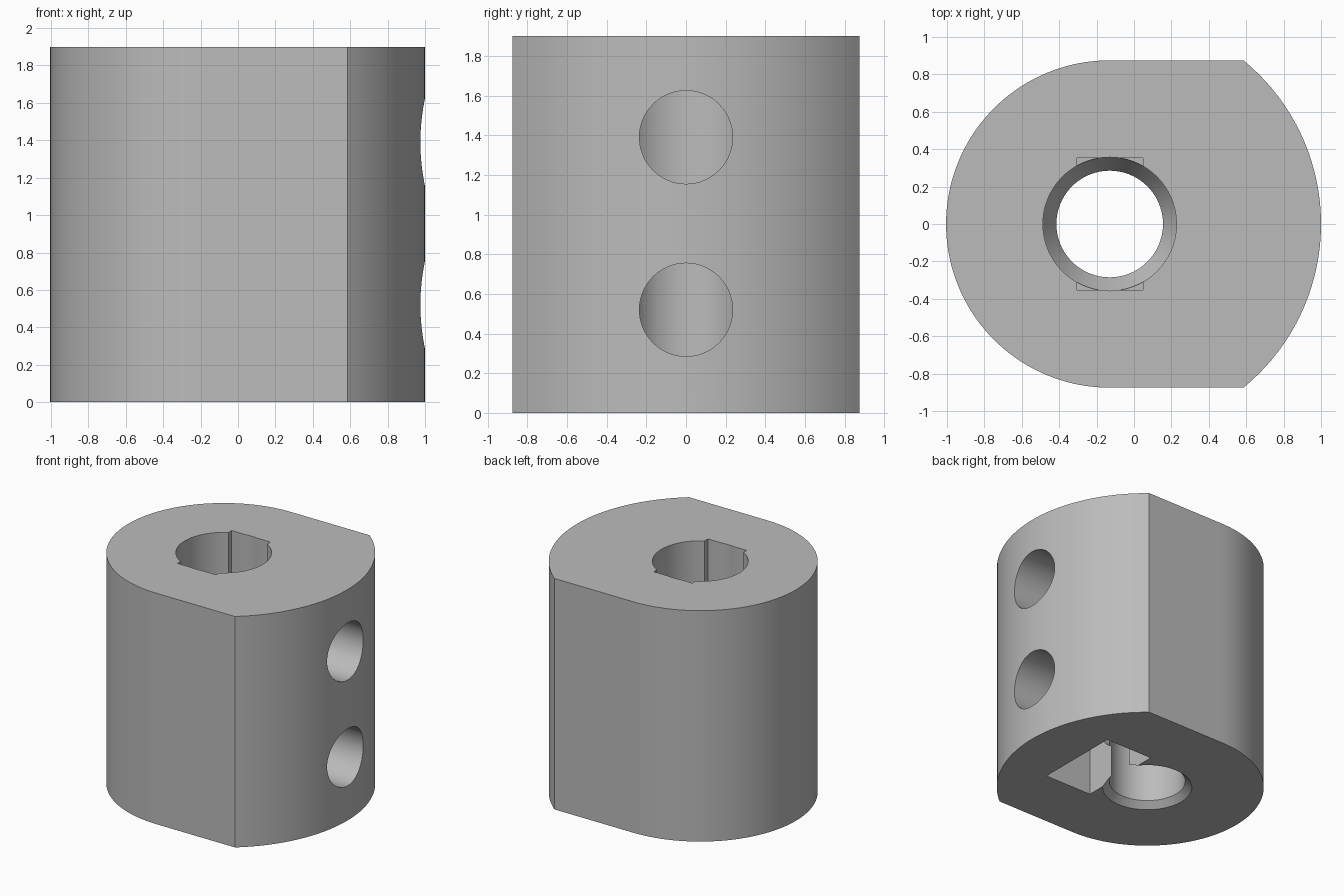
import bpy, bmesh
from math import sin, cos, pi, asin, sqrt
from mathutils import Matrix

if "Cube" in bpy.data.objects:
    bpy.data.objects.remove(bpy.data.objects["Cube"], do_unlink=True)

AXIS = -0.13          # bore centre in x
HEIGHT = 1.9
FLAT = 0.875          # half width between the flats
OUTER = 1.13          # radius of the right arc

grey = bpy.data.materials.new("plain grey")
grey.use_nodes = True
colour = (0.5, 0.5, 0.5, 1)
grey.diffuse_color = colour
grey.node_tree.nodes["Principled BSDF"].inputs["Base Color"].default_value = colour


def arc(radius, start, end, steps):
    """Points along an arc around the bore axis."""
    return [(AXIS + radius * cos(start + (end - start) * i / steps),
             radius * sin(start + (end - start) * i / steps)) for i in range(steps + 1)]


def ring(radius):
    return arc(radius, 0, 2 * pi, 96)[:-1]


def box(x0, x1, half_y):
    return [(x0, -half_y), (x1, -half_y), (x1, half_y), (x0, half_y)]


def loft(name, sections):
    """Closed solid through outlines stacked at given heights."""
    bm = bmesh.new()
    loops = [[bm.verts.new((x, y, z)) for x, y in outline] for outline, z in sections]
    for a, b in zip(loops, loops[1:]):
        for i in range(len(a)):
            j = (i + 1) % len(a)
            bm.faces.new((a[i], a[j], b[j], b[i]))
    bm.faces.new(loops[0][::-1])
    bm.faces.new(loops[-1])
    bmesh.ops.recalc_face_normals(bm, faces=bm.faces)
    mesh = bpy.data.meshes.new(name)
    bm.to_mesh(mesh)
    bm.free()
    mesh.materials.append(grey)
    obj = bpy.data.objects.new(name, mesh)
    bpy.context.collection.objects.link(obj)
    return obj


# Hub body: round on the left, two flats, wider arc on the right
corner = asin(FLAT / OUTER)
outline = arc(OUTER, -corner, corner, 48) + arc(FLAT, pi / 2, 3 * pi / 2, 72)
hub = loft("hub_body", [(outline, 0), (outline, HEIGHT)])

# Stepped shaft bore with a chamfered lower mouth
cutters = [loft("bore_cutter", [(ring(0.345), -0.01), (ring(0.285), 0.05),
                                (ring(0.285), 1.0), (ring(0.357), 1.12),
                                (ring(0.357), HEIGHT + 0.1)])]

# Cross key slot in the upper bore
key = box(AXIS - 0.175, AXIS + 0.178, 0.353)
cutters.append(loft("key_cutter", [(key, 1.13), (key, HEIGHT + 0.2)]))

# Nut pocket open at the bottom
pocket = box(0.135, 0.56, 0.355)
cutters.append(loft("nut_pocket_cutter", [(pocket, -0.1), (pocket, 0.92)]))

# Two set screw holes running in from the right
for z in (0.52, 1.39):
    hole = loft("screw_hole_cutter", [(arc(0.235, 0, 2 * pi, 64)[:-1], 0), (arc(0.235, 0, 2 * pi, 64)[:-1], 1.3)])
    hole.data.transform(Matrix.Translation((AXIS, 0, z)) @ Matrix.Rotation(pi / 2, 4, 'Y')
                        @ Matrix.Translation((-AXIS, 0, 0)))
    cutters.append(hole)

bpy.ops.object.select_all(action='DESELECT')
bpy.context.view_layer.objects.active = hub
hub.select_set(True)
for cutter in cutters:
    cutter.hide_render = True
    mod = hub.modifiers.new("cut", 'BOOLEAN')
    mod.operation = 'DIFFERENCE'
    mod.solver = 'EXACT'
    mod.object = cutter
    bpy.ops.object.modifier_apply(modifier=mod.name)
for cutter in cutters:
    bpy.data.objects.remove(cutter, do_unlink=True)

bpy.ops.object.shade_smooth_by_angle(angle=pi / 6)
